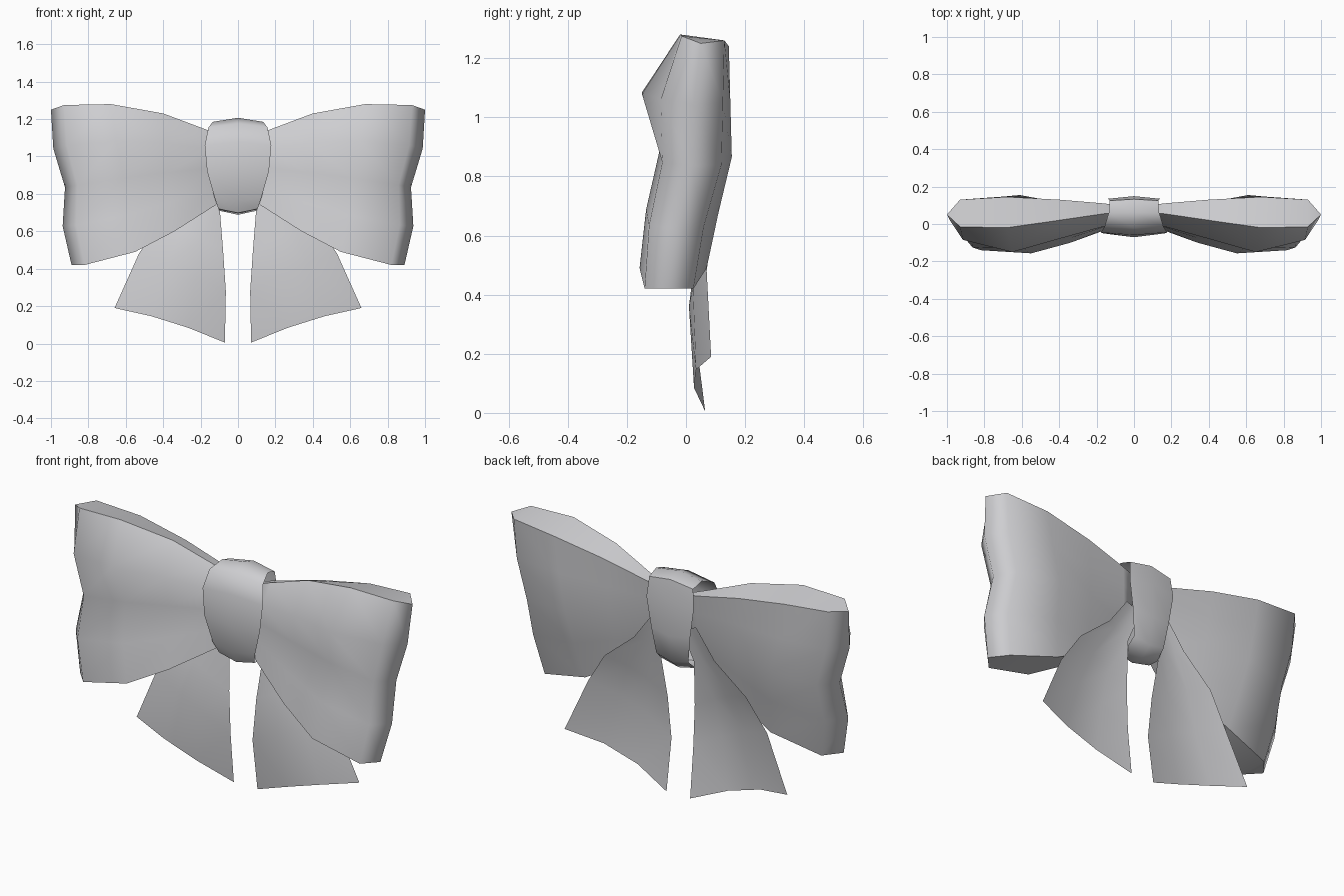
import bpy
import math
from mathutils import Vector

if "Cube" in bpy.data.objects:
    bpy.data.objects.remove(bpy.data.objects["Cube"])

fabric = bpy.data.materials.new("pale grey fabric")
fabric.use_nodes = True
GREY = (0.62, 0.62, 0.64, 1)
fabric.diffuse_color = GREY
fabric.node_tree.nodes["Principled BSDF"].inputs["Base Color"].default_value = GREY


def make_object(name, verts, faces, angle):
    mesh = bpy.data.meshes.new(name)
    mesh.from_pydata(verts, [], faces)
    mesh.materials.append(fabric)
    obj = bpy.data.objects.new(name, mesh)
    bpy.context.collection.objects.link(obj)
    bpy.ops.object.select_all(action="DESELECT")
    obj.select_set(True)
    bpy.context.view_layer.objects.active = obj
    bpy.ops.object.mode_set(mode="EDIT")
    bpy.ops.mesh.select_all(action="SELECT")
    bpy.ops.mesh.normals_make_consistent(inside=False)
    bpy.ops.object.mode_set(mode="OBJECT")
    bpy.ops.object.shade_smooth_by_angle(angle=math.radians(angle))
    return obj


def grid_faces(rows, cols, closed=False):
    faces = []
    for r in range(rows - 1):
        for c in range(cols if closed else cols - 1):
            d = (c + 1) % cols
            faces.append((r * cols + c, r * cols + d,
                          (r + 1) * cols + d, (r + 1) * cols + c))
    return faces


# Loop stations from knot to tip: top (x, z), bottom (x, z)
NECK = (.08, 1.11, .08, .77)
INNER = (.16, 1.14, .12, .74)
MID = (.40, 1.23, .34, .60)
WIDE = (.68, 1.28, .55, .49)
CORNER = (.93, 1.275, .82, .42)
TIP = (1.0, 1.25, .89, .42)
# Each station, its top edge drop, and its depth (y) at five heights
SECTION = [
    (NECK, 0, (.06, .03, .03, .02, .01)),
    (INNER, 0, (.055, -.01, -.01, -.015, -.02)),
    (MID, 0, (.02, -.075, -.055, -.08, -.10)),
    (WIDE, 0, (-.02, -.15, -.09, -.135, -.157)),
    (CORNER, 0, (-.015, -.085, -.08, -.125, -.14)),
    (TIP, 0, (.05, .025, .02, -.035, -.065)),
    (CORNER, .015, (.13, .125, .12, .06, .025)),
    (WIDE, .04, (.145, .15, .155, .11, .07)),
    (MID, .04, (.13, .12, .11, .08, .05)),
    (INNER, .01, (.11, .10, .09, .07, .05)),
    (NECK, 0, (.10, .09, .08, .06, .04)),
]
WAVE = (0, .015, -.02, .02, 0)  # ripple of the outer end


def bow_loop(name, side):
    verts = []
    for r in range(5):
        s = r / 4
        for (tx, tz, bx, bz), drop, ys in SECTION:
            x = tx + (bx - tx) * s + WAVE[r] * max(0, tx - .6) / .4
            z = tz + (bz - tz) * s - drop * (1 - s)
            verts.append((side * x, ys[r], z))
    n = len(SECTION)
    faces = grid_faces(5, n, closed=True)
    wall_count = len(faces)
    # top and bottom caps, bridging front to back
    for base in (0, 4 * n):
        for c in range(4):
            faces.append((base + c, base + c + 1,
                          base + n - 2 - c, base + n - 1 - c))
        faces.append((base + 4, base + 5, base + 6))
    loop = make_object(name, verts, faces, 180)
    # crisp rim where the caps meet the rounded cloth
    rim = {frozenset(k) for f in loop.data.polygons[:wall_count] for k in f.edge_keys}
    rim &= {frozenset(k) for f in loop.data.polygons[wall_count:] for k in f.edge_keys}
    for edge in loop.data.edges:
        edge.use_edge_sharp = frozenset(edge.vertices) in rim


# Tail edges from knot to hem: inner (x, y, z), outer (x, y, z)
TAIL = [
    ((.04, .10, .92), (.13, .10, .95)),
    ((.10, .075, .75), (.24, .10, .80)),
    ((.08, .04, .50), (.42, .09, .65)),
    ((.065, .03, .28), (.53, .07, .48)),
    ((.07, .065, .005), (.66, .085, .19)),
]


def bow_tail(name, side):
    verts = []
    for r, (a, b) in enumerate(TAIL):
        for t in (0, 1 / 3, 2 / 3, 1):
            p = Vector(a).lerp(Vector(b), t)
            arch = 4 * t * (1 - t) * r / 4
            p.y -= .05 * arch          # cupped cloth
            p.z += .02 * arch          # curved hem
            verts.append((side * p.x, p.y, p.z))
    make_object(name, verts, grid_faces(len(TAIL), 4), 60)


for label, sign in (("left", 1), ("right", -1)):
    bow_loop(label + "_loop", sign)
    bow_tail(label + "_tail", sign)

# Knot band: depth, height and half width around the ring
RING = [
    (-.045, 1.06, .178), (-.05, .92, .165), (-.035, .78, .125),
    (-.01, .72, .105), (.06, .71, .10), (.115, .76, .095),
    (.13, .90, .115), (.135, 1.06, .14), (.125, 1.165, .13),
    (.06, 1.185, .135), (-.015, 1.155, .158),
]
knot_verts = []
for t in (-1, 0, 1):
    swell = .022 * (1 - abs(t))  # crowned along the middle
    for y, z, w in RING:
        out = Vector((y - .045, z - .95)).normalized() * swell
        knot_verts.append((t * w, y + out.x, z + out.y))
make_object("knot", knot_verts, grid_faces(3, len(RING), closed=True), 50)
